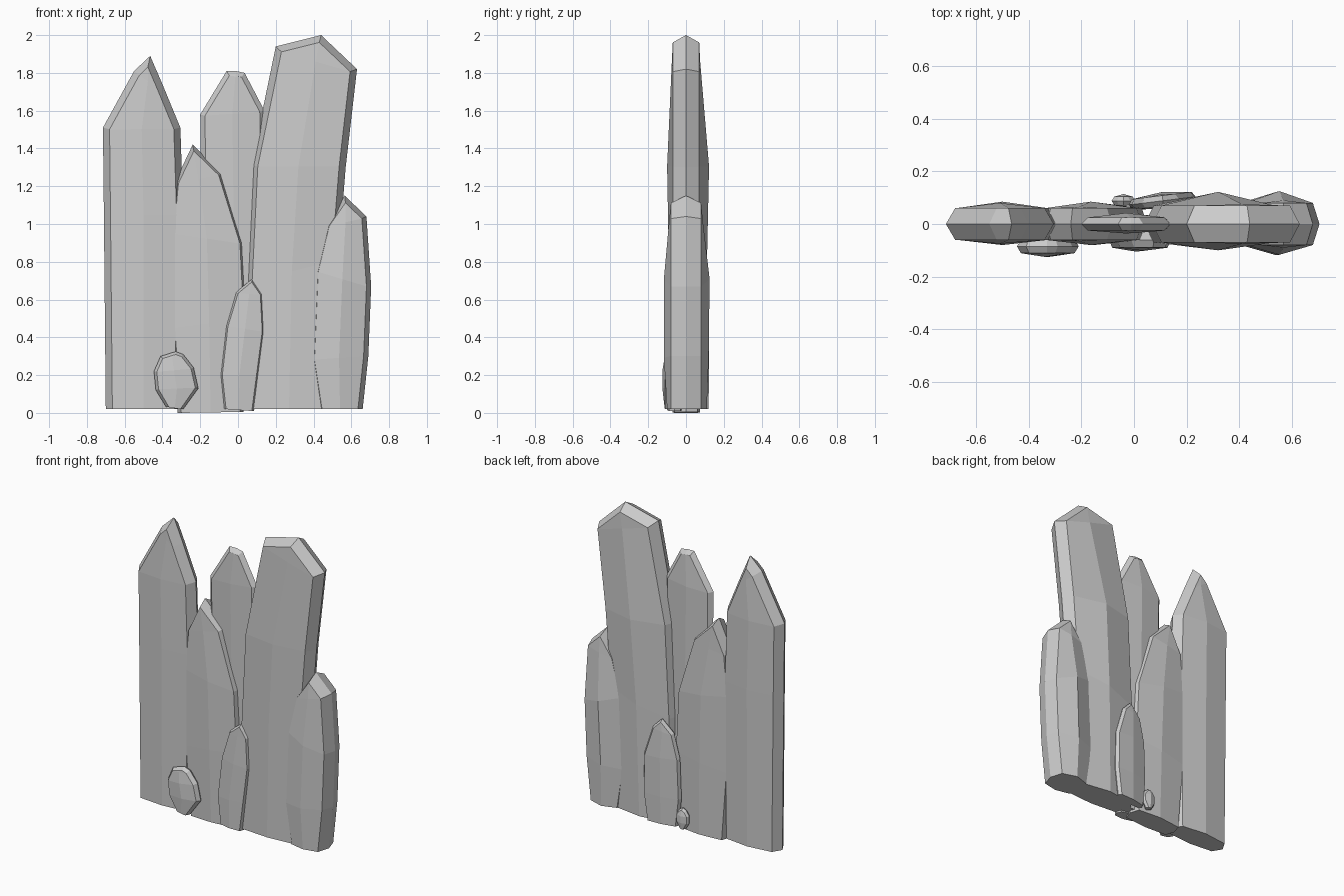
import bpy, bmesh, math
from mathutils import Vector, Matrix

if "Cube" in bpy.data.objects:
    bpy.data.objects.remove(bpy.data.objects["Cube"])


def shard(name, left, right, apex, front, back, r, w, y=0.0, rot=0.0):
    """Faceted slab: left/right edges bottom-up, apex, spine depth per row,
    r = half thickness of chamfered rim, w = chamfer width."""
    n = len(left)
    outline = [Vector(p) for p in left + [apex] + right[::-1]]
    m = len(outline)

    # Inset outline with mitred corners, bottom kept level
    inset = []
    for i, p in enumerate(outline):
        if i in (0, m - 1):
            inset.append(Vector((p.x + (w if i == 0 else -w), p.y)))
            continue
        a = (p - outline[i - 1]).normalized()
        b = (outline[i + 1] - p).normalized()
        na, nb = Vector((a.y, -a.x)), Vector((b.y, -b.x))
        bis = (na + nb).normalized()
        inset.append(p + bis * w / max(0.5, bis.dot(na)))

    bm = bmesh.new()
    rim = [bm.verts.new((p.x, 0, p.y)) for p in outline]
    bottoms = []
    for sign, depth in ((-1, front), (1, back)):
        ring = [bm.verts.new((p.x, sign * r, p.y)) for p in inset]
        spine = []
        for i in range(n):
            mid = (inset[i] + inset[m - 1 - i]) / 2
            spine.append(bm.verts.new((mid.x, sign * depth[i], mid.y)))
        for i in range(m - 1):
            bm.faces.new((rim[i], rim[i + 1], ring[i + 1], ring[i]))
        for i in range(n - 1):
            j = m - 1 - i
            bm.faces.new((ring[i], ring[i + 1], spine[i + 1], spine[i]))
            bm.faces.new((ring[j], ring[j - 1], spine[i + 1], spine[i]))
        bm.faces.new((ring[n - 1], ring[n], spine[-1]))
        bm.faces.new((ring[n + 1], ring[n], spine[-1]))
        bottoms.append([ring[0], spine[0], ring[-1]])
    bm.faces.new([rim[0]] + bottoms[0] + [rim[-1]] + bottoms[1][::-1])
    bmesh.ops.recalc_face_normals(bm, faces=bm.faces)

    # Turn about the shard's own middle
    cx = sum(p.x for p in outline) / m
    bm.transform(Matrix.Translation((cx, y, 0)) @ Matrix.Rotation(math.radians(rot), 4, 'Z')
                 @ Matrix.Translation((-cx, 0, 0)))
    mesh = bpy.data.meshes.new(name)
    bm.to_mesh(mesh)
    bm.free()
    ob = bpy.data.objects.new(name, mesh)
    bpy.context.collection.objects.link(ob)
    return ob


# Large standing shards
shard("left_shard",
      [(-.70, .02), (-.71, 1.05), (-.715, 1.51), (-.55, 1.81)],
      [(-.30, .02), (-.29, 1.05), (-.305, 1.51), (-.40, 1.74)], (-.465, 1.89),
      [.075, .08, .075, .062], [.08, .085, .08, .062], .06, .035)
shard("tall_shard",
      [(.04, .02), (.04, .7), (.07, 1.31), (.20, 1.94)],
      [(.50, .02), (.53, .8), (.57, 1.3), (.63, 1.82)], (.44, 2.0),
      [.085, .09, .10, .075], [.10, .11, .122, .075], .07, .035)
shard("middle_shard",
      [(-.32, 0), (-.355, .45), (-.36, .95), (-.335, 1.22)],
      [(.03, .005), (.05, .5), (.03, .9), (-.085, 1.27)], (-.24, 1.42),
      [.072, .08, .08, .065], [.075, .08, .085, .065], .06, .02)
shard("rear_thin_shard",
      [(-.15, .02), (-.19, .8), (-.20, 1.58), (-.06, 1.81)],
      [(.12, .02), (.15, .8), (.14, 1.6), (.035, 1.80)], (-.01, 1.81),
      [.03, .036, .036, .026], [.03, .042, .042, .026], .025, .025)
shard("right_shard",
      [(.42, .02), (.38, .28), (.40, .75), (.46, 1.0)],
      [(.66, .02), (.69, .3), (.705, .67), (.68, 1.04)], (.565, 1.15),
      [.10, .117, .117, .09], [.11, .12, .125, .09], .08, .025)

# Small shards on the front and back
shard("front_small_shard",
      [(-.075, .02), (-.095, .2), (-.065, .46), (-.01, .64)],
      [(.085, .01), (.11, .2), (.14, .43), (.13, .63)], (.075, .71),
      [.04, .045, .042, .032], [.04, .04, .04, .03], .03, .012, -.06)
shard("back_small_shard",
      [(0, .02), (-.02, .2), (-.01, .46), (.03, .62)],
      [(.21, .02), (.235, .2), (.23, .45), (.17, .64)], (.11, .70),
      [.03, .03, .03, .02], [.028, .033, .033, .025], .02, .012, .088, 7)

# Pebbles at the foot
shard("front_pebble",
      [(-.38, .03), (-.435, .12), (-.445, .22), (-.41, .30)],
      [(-.29, .02), (-.21, .13), (-.235, .24), (-.29, .31)], (-.33, .325),
      [.028, .04, .04, .028], [.03, .03, .03, .03], .026, .015, -.085)
shard("back_pebble",
      [(-.06, .02), (-.085, .06), (-.085, .11), (-.065, .14)],
      [(-.02, .02), (.005, .06), (.005, .11), (-.015, .14)], (-.04, .155),
      [.02, .02, .02, .02], [.018, .026, .026, .018], .016, .01, .088)
